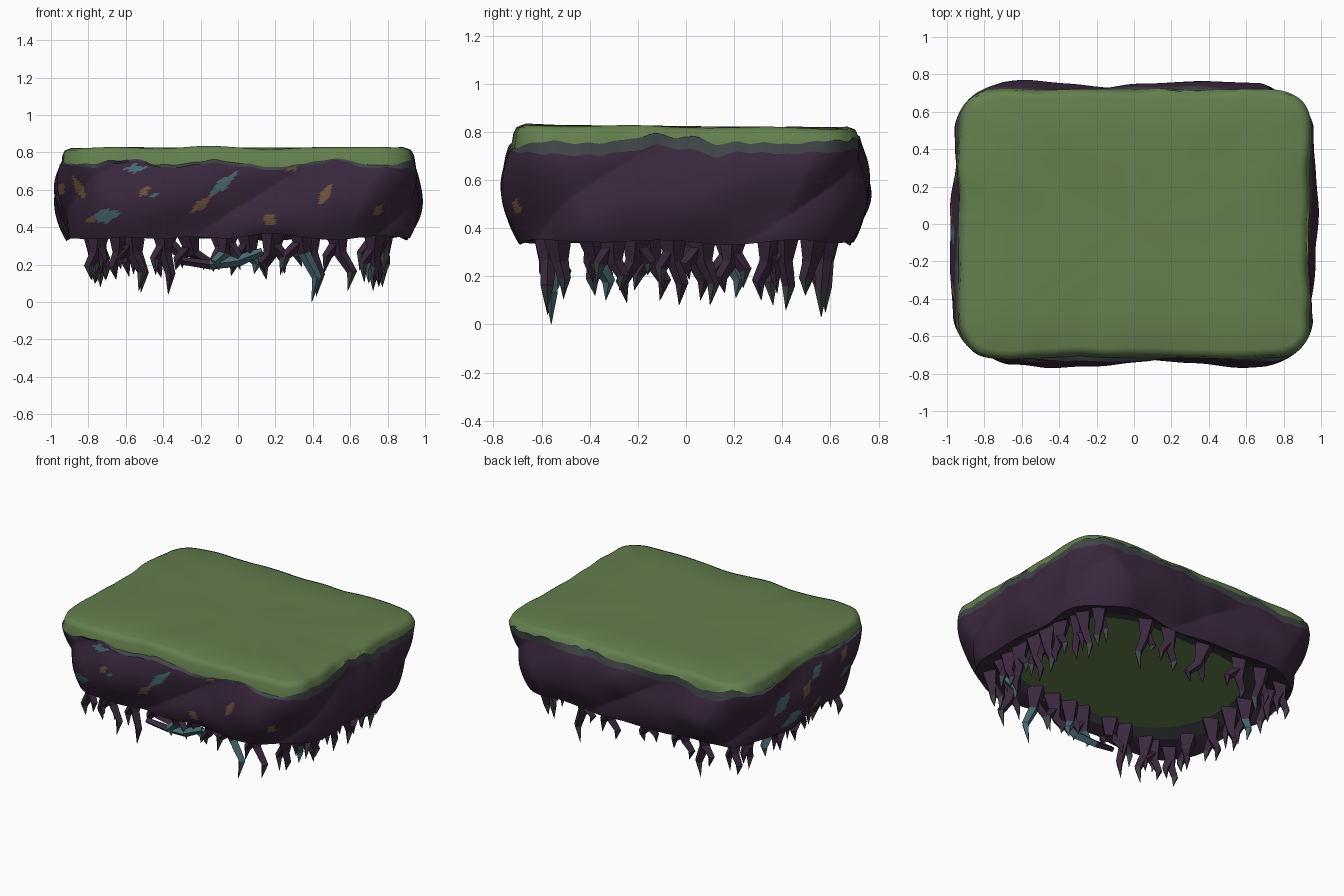
import bpy, bmesh, math, random
from math import sin, cos, pi
from mathutils import Vector, noise

cube = bpy.data.objects.get("Cube")
if cube:
    bpy.data.objects.remove(cube, do_unlink=True)
random.seed(11)
N, ROWS = 440, 30
HX, HY, R = 0.93, 0.71, 0.17


def material(name, *rgb):
    color = [(c / 255) ** 2.2 for c in rgb] + [1]
    m = bpy.data.materials.new(name)
    m.use_nodes = True
    m.diffuse_color = color
    node = m.node_tree.nodes["Principled BSDF"]
    node.inputs["Base Color"].default_value = color
    node.inputs["Roughness"].default_value = 0.9
    return m


GRASS = material("grass_green", 100, 126, 79)
EARTH = material("dark_purple_earth", 61, 44, 64)
MOSS = material("grey_moss", 66, 71, 73)
TEAL = material("muted_teal", 73, 105, 113)
BROWN = material("warm_brown", 112, 84, 66)


def finish(name, bm, mats, smooth=True):
    mesh = bpy.data.meshes.new(name)
    bm.to_mesh(mesh)
    bm.free()
    for m in mats:
        mesh.materials.append(m)
    ob = bpy.data.objects.new(name, mesh)
    bpy.context.collection.objects.link(ob)
    if smooth:
        bpy.ops.object.select_all(action="DESELECT")
        ob.select_set(True)
        bpy.context.view_layer.objects.active = ob
        bpy.ops.object.shade_smooth_by_angle(angle=math.radians(45))


def outline(u, hx=HX, hy=HY, r=R):
    """Point and outward normal on a rounded rectangle, u running 0..1 from the front."""
    quarter = pi * r / 2
    d = (u % 1) * (4 * (hx + hy - 2 * r) + 4 * quarter)
    for i in range(4):
        a = (i - 1) * pi / 2
        n, t = Vector((cos(a), sin(a), 0)), Vector((-sin(a), cos(a), 0))
        along, out = (hx, hy) if i % 2 == 0 else (hy, hx)
        length = 2 * (along - r)
        if d < length:
            return n * out + t * (d - length / 2), n
        d -= length
        if d < quarter or i == 3:
            b = a + d / r
            m = Vector((cos(b), sin(b), 0))
            return n * (out - r) + t * (length / 2) + m * r, m
        d -= quarter


def ring(func):
    return [func(i / N) for i in range(N)]


def loft(bm, rings):
    rows = [[bm.verts.new(p) for p in r] for r in rings]
    for a, b in zip(rows, rows[1:]):
        for i in range(N):
            j = (i + 1) % N
            bm.faces.new((a[i], a[j], b[j], b[i]))
    return rows


# Wavy heights of the grass edge and the moss below it; moss is wide on the right and back
def mossiness(p):
    return max(0, min(1, max((p.x - 0.82) / 0.1, (p.y - 0.6) / 0.1)))


def grass_z(p):
    return 0.738 + 0.022 * mossiness(p) + 0.045 * noise.noise(p * 3.5) + 0.016 * noise.noise(p * 12)


def moss_z(p):
    return grass_z(p) - 0.012 - 0.035 * mossiness(p) - 0.014 * noise.noise(p * 6)


def wall_point(u, t):
    """Cliff surface: six thick folds climbing to the right around a bulging wall."""
    u += 0.1 * t
    p, n = outline(u, r=R + 0.17 * (1 - t))
    low = 0.345 + 0.035 * noise.noise(p * 3 + Vector((5, 2, 1)))
    z = low + (moss_z(p) - low) * t
    flat = 1 - 1.7 * abs(n.x * n.y)
    env = sin(pi * (0.1 + 0.82 * t)) ** 0.7
    fold = abs(cos(6 * pi * (u - 0.024) - 6 * (z - 0.5))) - 0.6
    lump = noise.noise(Vector((p.x, p.y, z)) * 4)
    off = -0.04 * (1 - t) ** 2 + 0.042 * env * flat + env * (0.055 * fold + 0.02 * lump)
    q = p + n * off
    return Vector((max(-1, min(1, q.x)), q.y, z))


def upper_point(u, z, off):
    p, n = outline(u + 0.1)
    q = p + n * (off + 0.02 * noise.noise(p * 5))
    return Vector((q.x, q.y, z + 0.014 * noise.noise(p * 3) - 0.008 * p.y))


def grass_edge(u):
    p, n = outline(u + 0.1)
    return Vector((*(p + n * (0.008 + 0.015 * noise.noise(p * 5))).xy, grass_z(p)))


def lip(z, hx, hy, shift=0.0):
    return ring(lambda u: outline(u, hx, hy, 0.48)[0] + Vector((shift, -shift, z)))


# Cliff wall, with coloured streaks: (along, height, half length, half width, tilt)
front_brown = [(-.85, .61, .07, .018, -1.1), (-.5, .59, .045, .014, .7), (-.2, .52, .08, .017, .7),
               (.28, .73, .045, .018, -.6), (.46, .57, .075, .018, 1), (.17, .44, .045, .022, .8),
               (.75, .49, .04, .016, .9), (-.78, .44, .04, .014, .3)]
front_teal = [(-.55, .715, .065, .015, .1), (-.71, .46, .09, .026, .2), (-.08, .63, .11, .019, .7),
              (-.45, .57, .03, .01, .6)]
# Same for the left-hand short side, measured from back to front
side_brown = [(-.07, .58, .07, .022, .8), (.35, .67, .06, .02, .7), (.52, .6, .05, .018, .6),
              (.1, .42, .05, .018, .5)]
side_teal = [(-.3, .56, .1, .03, .6), (-.2, .43, .11, .03, .3), (.05, .66, .07, .02, .6),
             (.38, .54, .06, .02, .6)]


def inside(x, z, streaks):
    for sx, sz, a, b, tilt in streaks:
        dx, dz = x - sx, z - sz
        along, across = dx * cos(tilt) + dz * sin(tilt), dz * cos(tilt) - dx * sin(tilt)
        if abs(along) / a + abs(across) / (b * 1.6) < 1:
            return True
    return False


bm = bmesh.new()
rim = lip(0.385, 0.82, 0.6)
wall_rings = [ring(lambda u: wall_point(u, k / ROWS)) for k in range(ROWS + 1)]
loft(bm, [rim] + wall_rings)
for f in bm.faces:
    c = f.calc_center_median()
    if c.z < 0.39:
        continue
    if c.y < -0.6 and -0.9 < c.x < 0.82:
        x, brown, teal = c.x, front_brown, front_teal
    elif c.x < -0.85:
        x, brown, teal = -c.y, side_brown, side_teal
    else:
        continue
    f.material_index = 1 if inside(x, c.z, brown) else 2 if inside(x, c.z, teal) else 0
finish("cliff_wall", bm, [EARTH, BROWN, TEAL])

# Moss fringe below the grass, and mossy border of the underside
edge = ring(grass_edge)
inner = lip(0.415, 0.75, 0.53, 0.025)
bm = bmesh.new()
loft(bm, [wall_rings[-1], edge])
loft(bm, [inner, rim])
finish("moss_fringe", bm, [MOSS])

# Grass cap with a rounded edge and a gently uneven top
bm = bmesh.new()
rings = [edge]
for z, off in ((0.785, 0.0), (0.81, -0.012), (0.82, -0.04)):
    rings.append(ring(lambda u: upper_point(u, z, off)))
for s in (0.7, 0.4, 0.1):
    rings.append([Vector((p.x * s, p.y * s, 0.822 - 0.008 * p.y * s + 0.006 * noise.noise(p * s * 3)))
                  for p in rings[3]])
rows = loft(bm, rings)
bm.faces.new(rows[-1])
finish("grass_top", bm, [GRASS])

# Underside plate
bm = bmesh.new()
bm.faces.new([bm.verts.new(p) for p in reversed(inner)])
finish("underside", bm, [GRASS], smooth=False)


# Hanging roots: tapered four-sided limbs with a kink and a side branch
def limb(bm, path, radii, tints):
    prev = None
    for k, (p, r) in enumerate(zip(path, radii)):
        d = path[min(k + 1, len(path) - 1)] - path[max(k - 1, 0)]
        e = d.cross(Vector((0, 1, 0))).normalized()
        g = d.cross(e).normalized()
        cur = [bm.verts.new(p + (e * cos(a * pi / 2) + g * sin(a * pi / 2)) * r) for a in range(4)]
        if prev:
            for a in range(4):
                b = (a + 1) % 4
                f = bm.faces.new((prev[a], prev[b], cur[b], cur[a]))
                f.material_index = tints[k - 1]
        prev = cur
    bmesh.ops.recalc_face_normals(bm, faces=bm.faces)


def root(bm, x, y, tip, lean, tint):
    """The main limb kinks along the rim by lean, and one branch leans the other way."""
    top = Vector((x, y, 0.42))
    rimward = Vector((1, 0, 0)) if abs(y) > 0.5 else Vector((0, 1, 0))
    inward = Vector((-x, -y, 0)).normalized() * random.uniform(-0.01, 0.04)
    fork = top + rimward * lean * 0.4 + inward + Vector((0, 0, -0.16))
    knee = fork + rimward * lean + inward
    knee.z = fork.z * 0.5 + tip * 0.5
    end = knee - rimward * lean * 0.4
    end.z = tip
    limb(bm, [top, fork, knee, end], [0.075, 0.034, 0.027, 0.001], [0, tint if tint == 2 else 0, tint])
    start = top.lerp(fork, random.uniform(0.5, 0.85))
    bend = start - rimward * lean * random.uniform(1, 1.8) + inward + Vector((0, 0, -0.08))
    tail = bend + rimward * lean * random.uniform(-0.3, 0.5) + Vector((0, 0, -random.uniform(0.05, 0.11)))
    limb(bm, [start, bend, tail], [0.036, 0.026, 0.001], [0, random.choice((0, 1))])


# (position along the side, tip height, lean, tip colour: purple, grey or teal)
front = [(-.63, .12, -.04, 0), (-.58, .06, .05, 1), (-.4, .04, .03, 0), (-.28, .17, .06, 0),
         (-.05, .17, -.05, 2), (.05, .15, .04, 2), (.19, .16, -.04, 0), (.33, 0, .07, 2), (.52, .06, .06, 1)]
back = [(-.56, .05, .04, 1), (-.38, .13, -.05, 0), (-.1, .14, .05, 0), (.2, .12, -.04, 1), (.38, .03, .05, 1)]
right = [(-.4, .1, .03, 2), (-.31, .14, .04, 1), (-.2, .09, -.05, 0), (-.06, .08, .03, 0),
         (.06, .08, .04, 1), (.2, .13, -.04, 0), (.36, .1, -.03, 0), (.41, .06, .03, 1)]
left = [(-.38, .12, -.03, 1), (-.16, .1, .05, 0), (.02, .1, .04, 0), (.17, .11, .04, 2), (.41, .08, -.03, 1)]
bm = bmesh.new()
for side, place in ((front, lambda s: (s, -.57)), (back, lambda s: (s, .58)),
                    (right, lambda s: (.77, s)), (left, lambda s: (-.77, s))):
    for s, tip, lean, tint in side:
        root(bm, *place(s), tip, lean, tint)
for sx in (-1, 1):
    for sy in (-1, 1):
        root(bm, sx * 0.74, sy * 0.54, 0.12, sx * 0.03, 1)
# Twisted teal runner linking the middle front roots
limb(bm, [Vector((-.3, -.57, .22)), Vector((-.15, -.56, .2)), Vector((.0, -.58, .22)), Vector((.13, -.57, .27))],
     [0.02, 0.026, 0.032, 0.02], [0, 2, 2])
finish("hanging_roots", bm, [EARTH, MOSS, TEAL], smooth=False)
